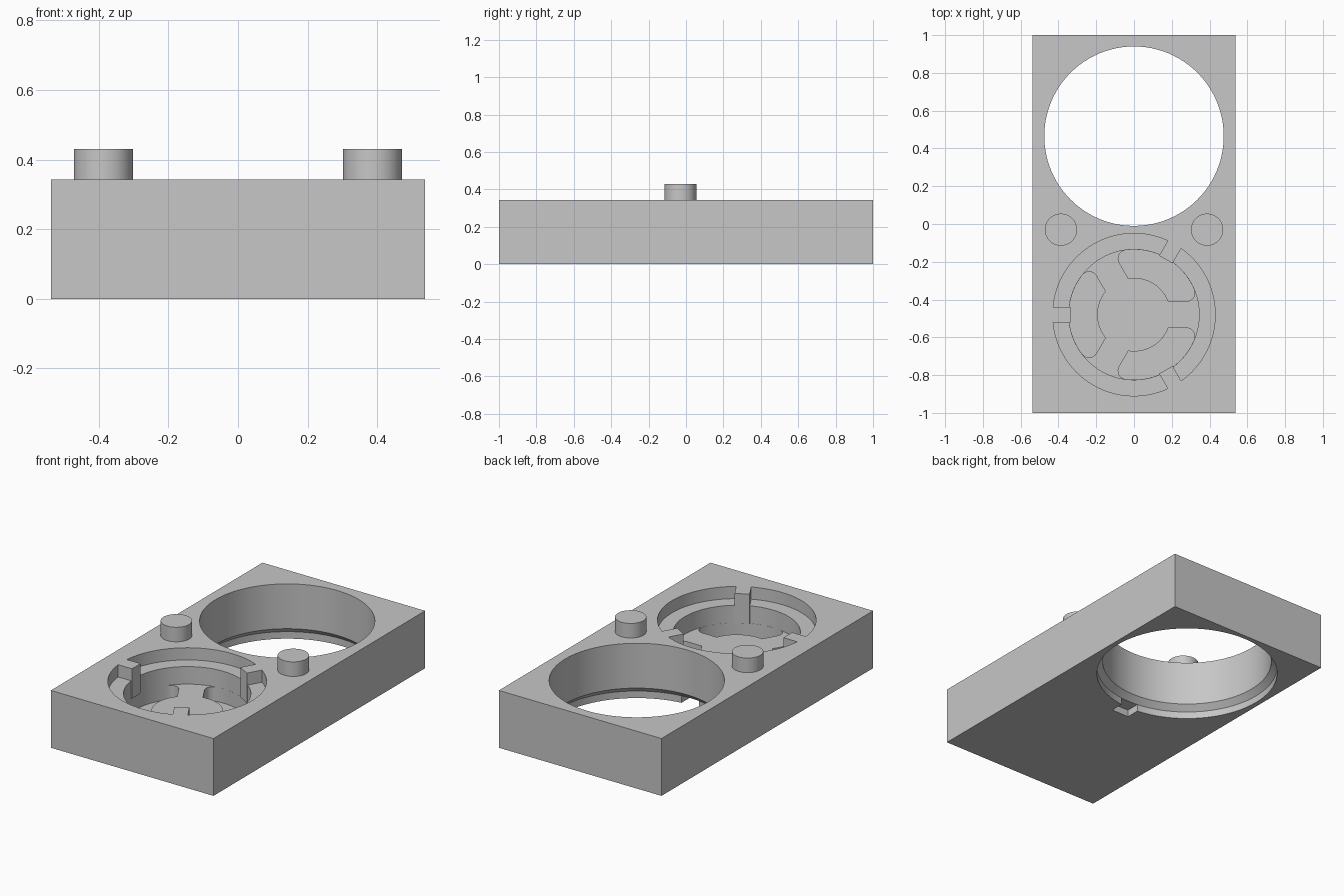
import bpy, bmesh
from math import sin, cos, asin, pi, radians

cube = bpy.data.objects.get("Cube")
if cube:
    bpy.data.objects.remove(cube, do_unlink=True)

grey = bpy.data.materials.new("plain_grey")
grey.use_nodes = True
colour = (0.57, 0.57, 0.57, 1)
grey.diffuse_color = colour
grey.node_tree.nodes["Principled BSDF"].inputs["Base Color"].default_value = colour

SIDES = 96
TOP = 0.343
HOLE_Y, RECESS_Y = 0.465, -0.48
FLOOR = 0.165          # level of the hub and its three spokes


def loft(name, layers):
    """Closed solid through a stack of (z, outline) layers."""
    bm = bmesh.new()
    rings = [[bm.verts.new((x, y, z)) for x, y in pts] for z, pts in layers]
    for low, high in zip(rings, rings[1:]):
        n = len(low)
        for i in range(n):
            j = (i + 1) % n
            bm.faces.new((low[i], low[j], high[j], high[i]))
    bm.faces.new(rings[0][::-1])
    bm.faces.new(rings[-1])
    bmesh.ops.recalc_face_normals(bm, faces=bm.faces)
    mesh = bpy.data.meshes.new(name)
    bm.to_mesh(mesh)
    bm.free()
    mesh.materials.append(grey)
    obj = bpy.data.objects.new(name, mesh)
    bpy.context.collection.objects.link(obj)
    return obj


def arc(r, start, end, n, cx=0, cy=0):
    return [(cx + r * cos(start + (end - start) * i / n),
             cy + r * sin(start + (end - start) * i / n)) for i in range(n + 1)]


def turned(name, profile, cx, cy):
    """Round solid from (z, radius) pairs."""
    return loft(name, [(z, arc(r, 0, 2 * pi, SIDES, cx, cy)[:-1]) for z, r in profile])


def rect(x0, x1, y0, y1):
    return [(x0, y0), (x1, y0), (x1, y1), (x0, y1)]


def select_only(obj):
    bpy.ops.object.select_all(action='DESELECT')
    obj.select_set(True)
    bpy.context.view_layer.objects.active = obj


def cut(target, cutter):
    cutter.hide_render = True
    mod = target.modifiers.new("cut", 'BOOLEAN')
    mod.operation, mod.solver, mod.object = 'DIFFERENCE', 'EXACT', cutter
    select_only(target)
    bpy.ops.object.modifier_apply(modifier=mod.name)
    bpy.data.objects.remove(cutter, do_unlink=True)


def petal_outline(inner=0.195, outer=0.3445, gap=0.07, fillet=0.045):
    """Sector pocket between two spokes, rounded at its outer corners."""
    edge = radians(60)
    a_in = edge - asin(gap / inner)
    a_out = edge - asin((gap + fillet) / (outer - fillet))
    cx, cy = (outer - fillet) * cos(a_out), (outer - fillet) * sin(a_out)
    corner = arc(fillet, a_out, edge + pi / 2, 8, cx, cy)
    mirrored = [(x, -y) for x, y in corner[::-1]]
    rim = arc(outer, -a_out, a_out, 24)[1:-1]
    return mirrored + rim + corner + arc(inner, a_in, -a_in, 24)


# Block with the large through hole, flared and keyed underneath
block = loft("block", [(z, rect(-0.538, 0.538, -1, 1)) for z in (0, TOP)])
cut(block, turned("through_hole_cutter",
                  [(-0.1, 0.508), (0.042, 0.508), (0.075, 0.475), (0.5, 0.475)], 0, HOLE_Y))
cut(block, loft("key_notch_cutter",
                [(z, rect(-0.058, 0.058, -0.122, 0.1)) for z in (-0.1, 0.042)]))

# Stepped round recess
cut(block, turned("recess_cutter",
                  [(FLOOR, 0.345), (0.27, 0.345), (0.27, 0.43), (0.5, 0.43)], 0, RECESS_Y))

# Three pockets that leave a hub with spokes, and three upright lugs
petal = petal_outline()
lug = rect(0.337, 0.43, -0.041, 0.041)
parts = [block]
for i, name in enumerate(("right_rear", "side", "right_front")):
    a = radians(60 + 120 * i)

    def place(pts):
        return [(x * cos(a) - y * sin(a), RECESS_Y + x * sin(a) + y * cos(a)) for x, y in pts]

    cut(block, loft("pocket_cutter", [(z, place(petal)) for z in (0.08, 0.22)]))
    parts.append(loft("lug_" + name, [(z, place(lug)) for z in (FLOOR, TOP)]))

# Pegs on either side
for side, x in (("left", 0.387), ("right", -0.387)):
    parts.append(turned("peg_" + side, [(TOP - 0.02, 0.085), (0.43, 0.085)], x, -0.03))

for obj in parts:
    select_only(obj)
    bpy.ops.object.shade_smooth_by_angle(angle=radians(25))
